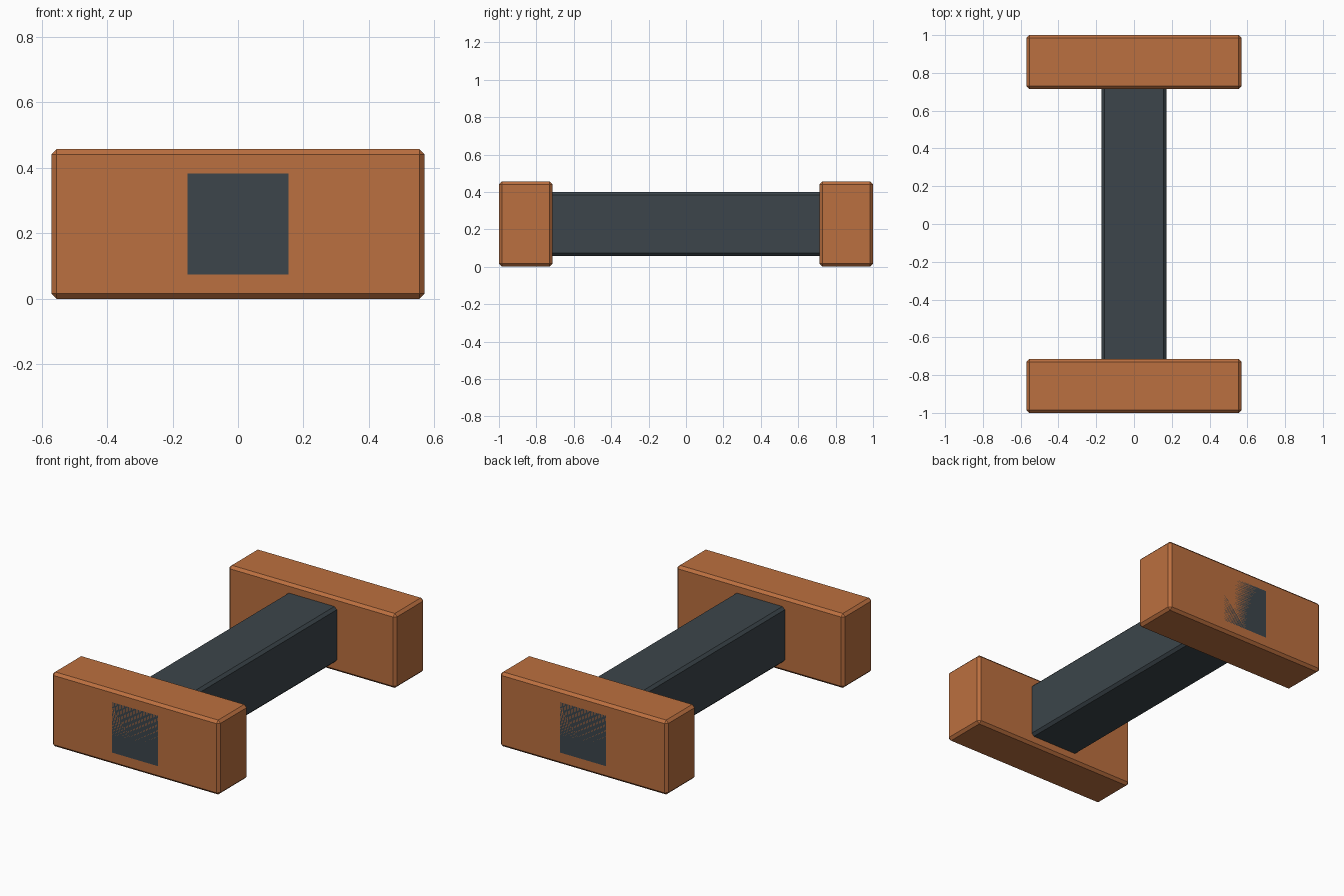
import bpy

if "Cube" in bpy.data.objects:
    bpy.data.objects.remove(bpy.data.objects["Cube"])

ZC = 0.2285  # shared centre height


def material(name, color):
    m = bpy.data.materials.new(name)
    m.diffuse_color = color
    m.use_nodes = True
    m.node_tree.nodes["Principled BSDF"].inputs["Base Color"].default_value = m.diffuse_color
    return m


def box(name, size, loc, mat, bevel=0.016):
    bpy.ops.mesh.primitive_cube_add(size=1, location=loc)
    ob = bpy.context.object
    ob.name = name
    ob.scale = size
    bpy.ops.object.transform_apply(location=False, rotation=False, scale=True)
    mod = ob.modifiers.new("edge_chamfer", 'BEVEL')
    mod.width = bevel
    mod.segments = 1
    ob.data.materials.append(mat)
    return ob


orange = material("orange", (0.50, 0.16, 0.05, 1))
slate = material("slate", (0.045, 0.06, 0.07, 1))

# Central bar running through both blocks, flush with their outer faces
box("connecting_bar", (0.342, 2.0, 0.342), (0, 0, ZC), slate)

# End blocks
for name, side in (("front_block", -1), ("back_block", 1)):
    box(name, (1.14, 0.285, 0.457), (0, side * 0.8575, ZC), orange)
